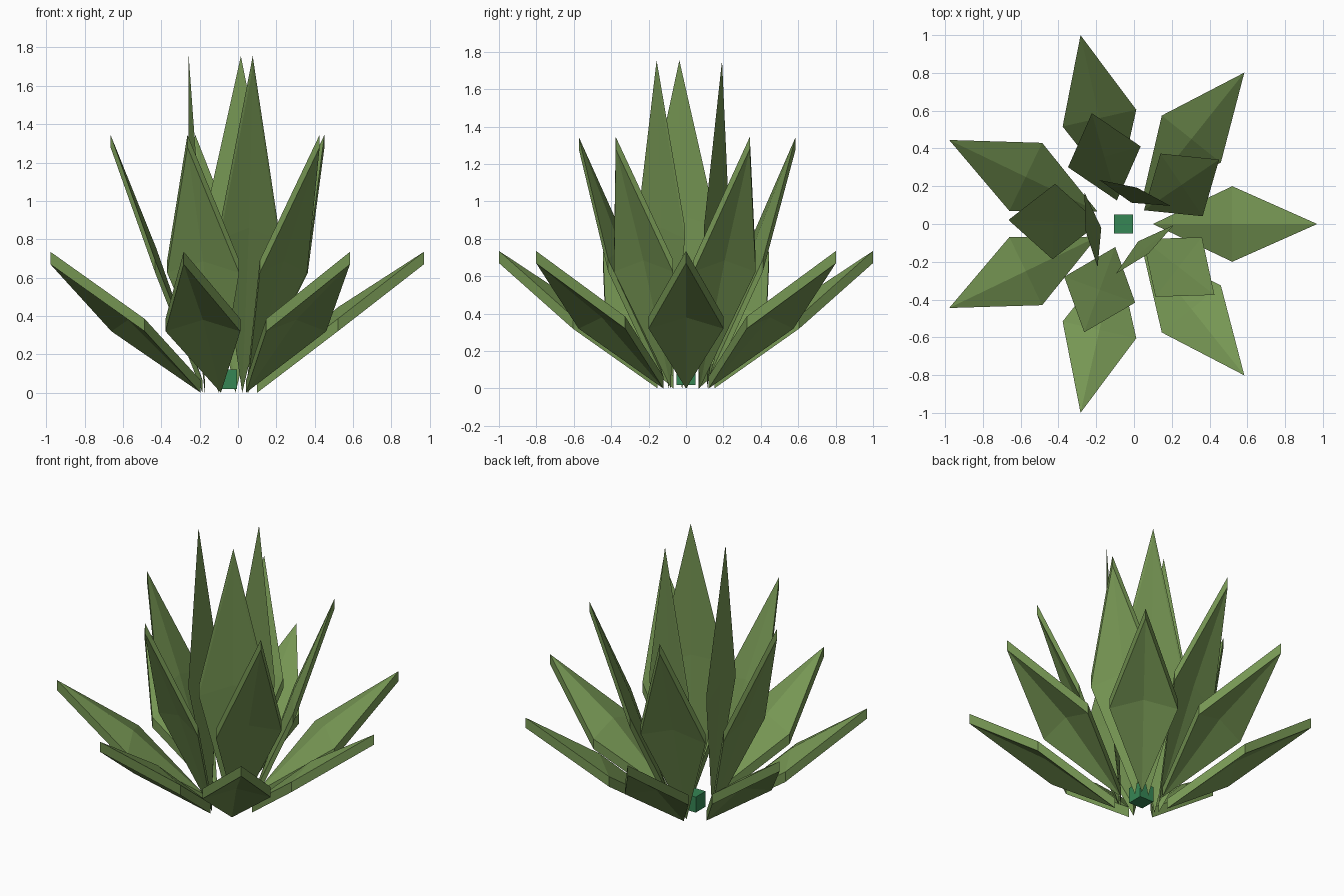
import bpy
import bmesh
from math import radians
from mathutils import Matrix, Vector

if "Cube" in bpy.data.objects:
    bpy.data.objects.remove(bpy.data.objects["Cube"], do_unlink=True)


def material(name, rgb):
    mat = bpy.data.materials.new(name)
    mat.use_nodes = True
    mat.diffuse_color = (*rgb, 1)
    mat.node_tree.nodes["Principled BSDF"].inputs["Base Color"].default_value = (*rgb, 1)
    return mat


leaf_green = material("leaf_green", (0.18, 0.305, 0.087))
core_green = material("core_green", (0.037, 0.24, 0.09))

CENTRE_X = -0.055
HALF_WIDTH = 0.2
THICKNESS = 0.065
RIDGE = 0.06


def add_object(name, bm, mat, matrix):
    mesh = bpy.data.meshes.new(name)
    bmesh.ops.recalc_face_normals(bm, faces=bm.faces)
    bm.to_mesh(mesh)
    bm.free()
    mesh.materials.append(mat)
    obj = bpy.data.objects.new(name, mesh)
    obj.matrix_world = matrix
    bpy.context.collection.objects.link(obj)


def add_leaf(name, angle, base, middle, tip):
    """Kite-shaped leaf with a raised centre; base, middle and tip are (radius, height)."""
    bm = bmesh.new()
    rim = [(base[0], 0, base[1]), (middle[0], HALF_WIDTH, middle[1]),
           (tip[0], 0, tip[1]), (middle[0], -HALF_WIDTH, middle[1])]
    centre = Vector((middle[0], 0, middle[1] + RIDGE))
    lift = Vector((0, 0, THICKNESS))
    low = [bm.verts.new(p) for p in rim]
    high = [bm.verts.new(Vector(p) + lift) for p in rim]
    low_mid, high_mid = bm.verts.new(centre), bm.verts.new(centre + lift)
    for i in range(4):
        j = (i + 1) % 4
        bm.faces.new((low[j], low[i], low_mid))
        bm.faces.new((high[i], high[j], high_mid))
        bm.faces.new((low[i], low[j], high[j], high[i]))
    turn = Matrix.Translation((CENTRE_X, 0, 0)) @ Matrix.Rotation(radians(angle), 4, "Z")
    add_object(name, bm, leaf_green, turn)


# Three whorls: name, leaf count, first angle, base, middle, tip
whorls = [
    ("outer_leaf", 7, 0, (0.155, 0.0), (0.575, 0.32), (1.025, 0.67)),
    ("middle_leaf", 5, 34, (0.13, 0.0), (0.37, 0.625), (0.61, 1.28)),
    ("inner_leaf", 3, 70, (0.12, 0.0), (0.175, 0.8), (0.205, 1.69)),
]
for name, count, start, base, middle, tip in whorls:
    for k in range(count):
        add_leaf(f"{name}_{k + 1}", start + k * 360 / count, base, middle, tip)

# Small core block
core = bmesh.new()
bmesh.ops.create_cube(core, size=0.1)
add_object("core", core, core_green, Matrix.Translation((CENTRE_X, 0, 0.07)))
